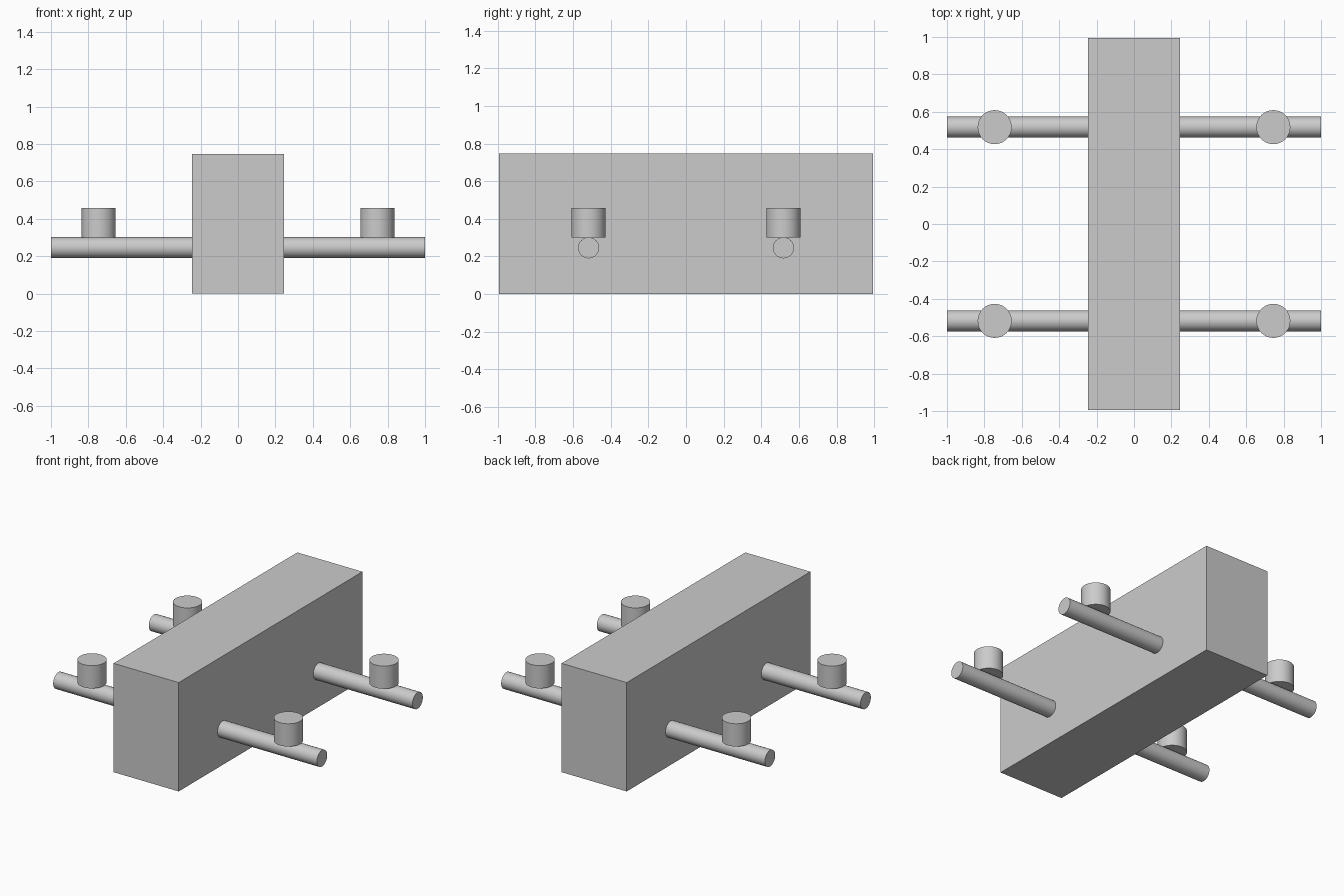
import bpy
from math import pi

if "Cube" in bpy.data.objects:
    bpy.data.objects.remove(bpy.data.objects["Cube"])


def cylinder(name, radius, length, location, rotation=(0, 0, 0)):
    bpy.ops.mesh.primitive_cylinder_add(vertices=32, radius=radius, depth=length,
                                        location=location, rotation=rotation)
    obj = bpy.context.object
    obj.name = name
    bpy.ops.object.shade_smooth_by_angle()
    return obj


# Main block
bpy.ops.mesh.primitive_cube_add(size=1, location=(0, 0, 0.373))
body = bpy.context.object
body.name = "body"
body.scale = (0.494, 1.99, 0.746)
bpy.ops.object.transform_apply(location=False, rotation=False, scale=True)

# Cross rods through the block, each with an upright peg near both ends
for end, y in (("front", -0.518), ("back", 0.518)):
    cylinder(f"{end}_rod", 0.056, 2.0, (0, y, 0.246), (0, pi / 2, 0))
    for side, x in (("left", -0.745), ("right", 0.745)):
        cylinder(f"{end}_{side}_peg", 0.091, 0.156, (x, y, 0.379))
